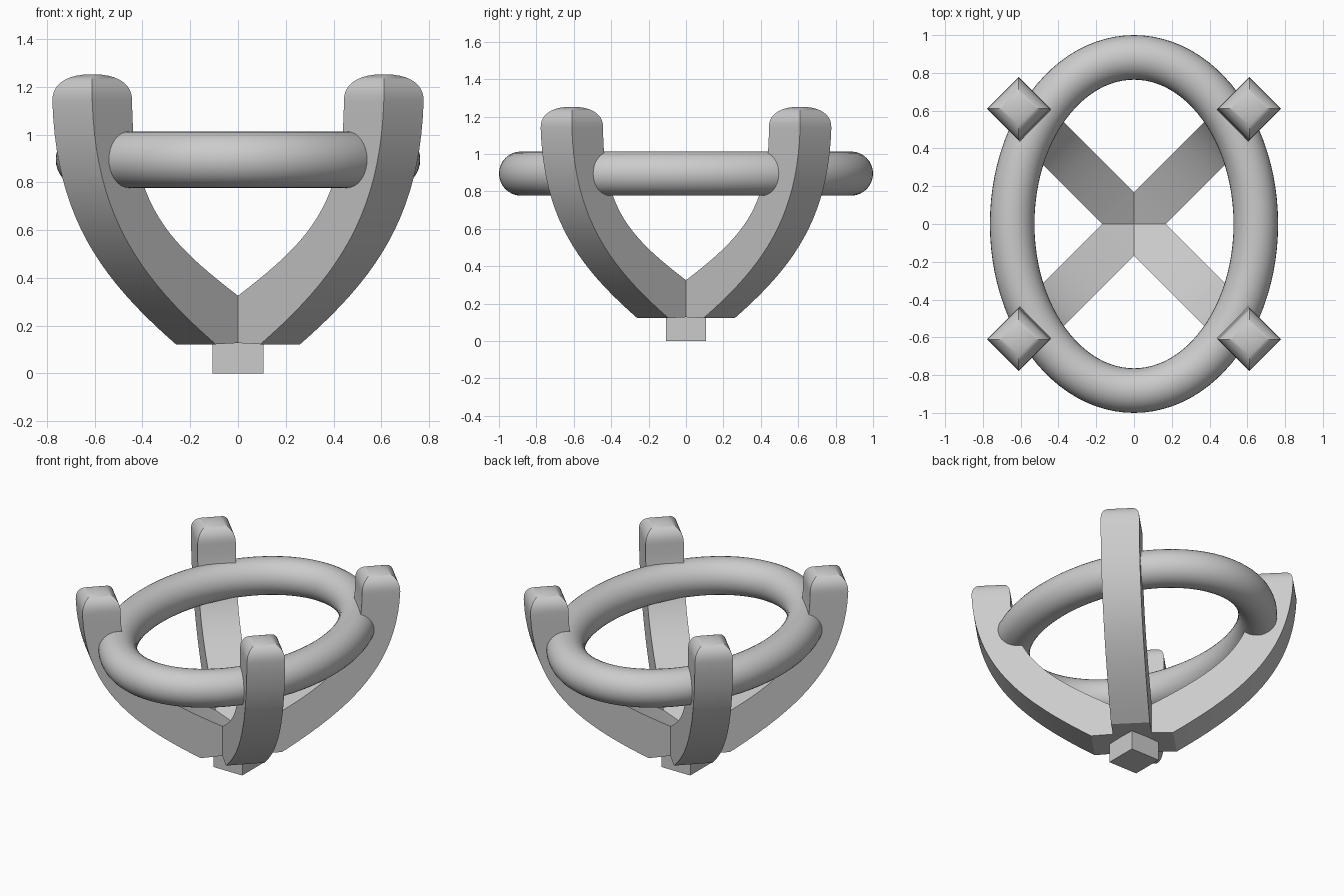
import bpy, bmesh, math
from mathutils import Vector

if "Cube" in bpy.data.objects:
    bpy.data.objects.remove(bpy.data.objects["Cube"])

W = 0.118  # half width of a prong, also tube radius of the ring


def loft(name, rings, closed=False, angle=30):
    """Skin a list of equal-length point rings into a mesh object."""
    bm = bmesh.new()
    vs = [[bm.verts.new(p) for p in r] for r in rings]
    n = len(rings[0])
    for i in range(len(vs) if closed else len(vs) - 1):
        a, b = vs[i], vs[(i + 1) % len(vs)]
        for j in range(n):
            k = (j + 1) % n
            bm.faces.new((a[j], a[k], b[k], b[j]))
    if not closed:
        bm.faces.new(vs[0])
        bm.faces.new(vs[-1])
    bmesh.ops.recalc_face_normals(bm, faces=bm.faces)
    mesh = bpy.data.meshes.new(name)
    bm.to_mesh(mesh)
    bm.free()
    ob = bpy.data.objects.new(name, mesh)
    bpy.context.collection.objects.link(ob)
    bpy.ops.object.select_all(action='DESELECT')
    ob.select_set(True)
    bpy.context.view_layer.objects.active = ob
    bpy.ops.object.shade_smooth_by_angle(angle=math.radians(angle))
    return ob


def bezier(pts, t):
    a, b, c, d = map(Vector, pts)
    s = 1 - t
    return a * s**3 + b * 3 * s * s * t + c * 3 * s * t * t + d * t**3


def section(inner, outer, w=W):
    (ri, zi), (ro, zo) = inner, outer
    return [(ri, -w, zi), (ro, -w, zo), (ro, w, zo), (ri, w, zi)]


# Prong pair: inner and outer side curves (radius, height), then a domed tip
INNER = [(0.118, 0.325), (0.53, 0.55), (0.745, 0.70), (0.745, 1.14)]
OUTER = [(0.25, 0.122), (0.70, 0.40), (0.96, 0.66), (0.981, 1.14)]
half = [section(bezier(INNER, i / 20), bezier(OUTER, i / 20)) for i in range(21)]
for i in range(1, 11):
    a = math.radians(88 * i / 10)
    h = W * math.cos(a) ** 0.85
    z = 1.14 + 0.112 * math.sin(a) ** 0.85
    half.append(section((0.863 - h, z), (0.863 + h, z), h))
middle = [section((0, 0.265), (0, 0.132))]
other = [[(-x, y, z) for x, y, z in r] for r in reversed(half)]
for name, deg in (("prong_pair_a", 45), ("prong_pair_b", 135)):
    loft(name, other + middle + half).rotation_euler.z = math.radians(deg)

# Oval ring: round tube swept along an ellipse
rings = []
for i in range(96):
    a = math.tau * i / 96
    c, s = math.cos(a), math.sin(a)
    p = Vector((0.645 * c, 0.882 * s, 0.895))
    n = Vector((0.882 * c, 0.645 * s, 0)).normalized()
    rings.append([p + n * W * math.cos(b) + Vector((0, 0, W * math.sin(b)))
                  for b in (math.tau * j / 32 for j in range(32))])
loft("oval_ring", rings, closed=True)

# Square peg under the crossing
B = 0.106
loft("base_peg", [[(-B, -B, z), (B, -B, z), (B, B, z), (-B, B, z)] for z in (0, 0.2)])
